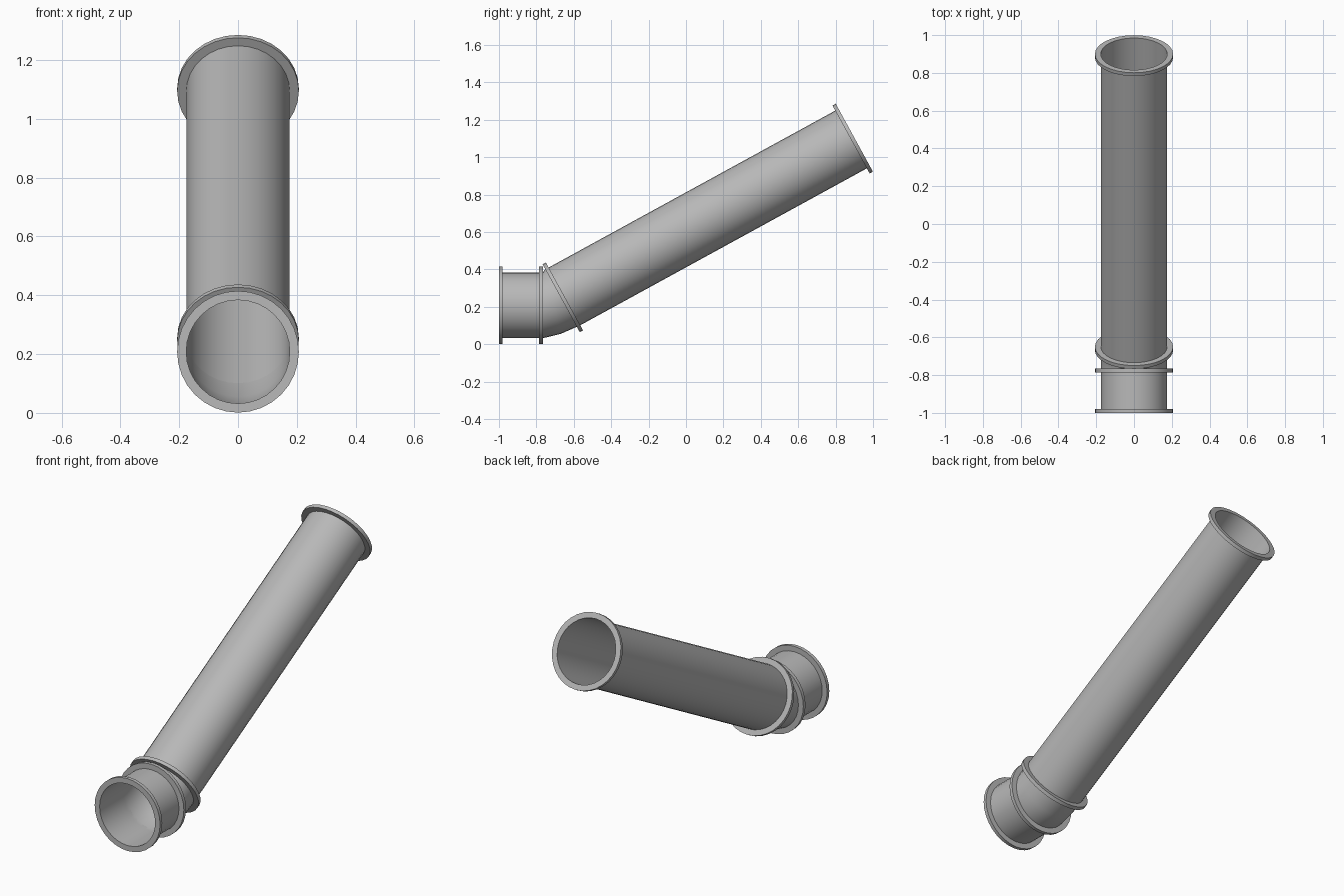
import bpy
import bmesh
import math
from mathutils import Vector

cube = bpy.data.objects.get("Cube")
if cube:
    bpy.data.objects.remove(cube, do_unlink=True)

SIDES = 32
PIPE_R = 0.176
FLANGE_R = 0.207
THICK = 0.02
TILT = math.radians(28.7)
AXIS_Z = 0.208

grey = bpy.data.materials.new("pipe grey")
grey.use_nodes = True
GREY = (0.48, 0.48, 0.48, 1)
grey.diffuse_color = GREY
grey.node_tree.nodes["Principled BSDF"].inputs["Base Color"].default_value = GREY


def direction(tilt):
    return Vector((0, math.cos(tilt), math.sin(tilt)))


def add_ring(bm, centre, tilt, radius):
    """Circle of vertices square to an axis tilted up from +y."""
    up = Vector((0, -math.sin(tilt), math.cos(tilt)))
    side = Vector((1, 0, 0))
    angles = [math.tau * i / SIDES for i in range(SIDES)]
    return [bm.verts.new(centre + radius * (side * math.cos(a) + up * math.sin(a)))
            for a in angles]


def sweep(name, stations, closed=False):
    """Skin a series of (centre, tilt, radius) rings."""
    bm = bmesh.new()
    rings = [add_ring(bm, *s) for s in stations]
    pairs = list(zip(rings, rings[1:]))
    if closed:
        pairs.append((rings[-1], rings[0]))
    for a, b in pairs:
        for i in range(SIDES):
            j = (i + 1) % SIDES
            bm.faces.new((a[j], a[i], b[i], b[j]))
    bm.normal_update()
    if closed:
        bmesh.ops.recalc_face_normals(bm, faces=bm.faces)
    elif sum(f.normal.dot(f.calc_center_median() - stations[0][0]) for f in bm.faces[:]
             if f.calc_center_median().y < stations[1][0].y) < 0:
        bmesh.ops.reverse_faces(bm, faces=bm.faces)
    mesh = bpy.data.meshes.new(name)
    bm.to_mesh(mesh)
    bm.free()
    mesh.materials.append(grey)
    obj = bpy.data.objects.new(name, mesh)
    bpy.context.collection.objects.link(obj)
    bpy.ops.object.select_all(action="DESELECT")
    obj.select_set(True)
    bpy.context.view_layer.objects.active = obj
    bpy.ops.object.shade_smooth_by_angle(angle=math.radians(35))


def flange(name, centre, tilt):
    """Flat collar starting at centre and extending along the axis."""
    far = centre + direction(tilt) * THICK
    sweep(name, [(centre, tilt, PIPE_R), (centre, tilt, FLANGE_R),
                 (far, tilt, FLANGE_R), (far, tilt, PIPE_R)], closed=True)


# Key points along the pipe axis
inlet = Vector((0, -1, AXIS_Z))
elbow_start = Vector((0, -0.785, AXIS_Z))
elbow_mid = Vector((0, -0.712, AXIS_Z + 0.018))
outlet = Vector((0, 0.9, 1.104))
long_dir = direction(TILT)
elbow_end = outlet - long_dir * 1.767

# Open thin-walled pipes
sweep("inlet_pipe", [(inlet, 0, PIPE_R), (elbow_start, 0, PIPE_R)])
sweep("elbow_pipe", [(elbow_start, 0, PIPE_R),
                     (elbow_start + direction(0) * THICK, 0, PIPE_R),
                     (elbow_mid, TILT / 2, PIPE_R),
                     (elbow_end, TILT, PIPE_R)])
sweep("long_pipe", [(elbow_end, TILT, PIPE_R), (outlet, TILT, PIPE_R)])

# Collars at the pipe ends and joints
flange("inlet_flange", inlet, 0)
flange("elbow_front_flange", elbow_start, 0)
flange("elbow_back_flange", elbow_end - long_dir * THICK, TILT)
flange("outlet_flange", outlet - long_dir * THICK, TILT)
